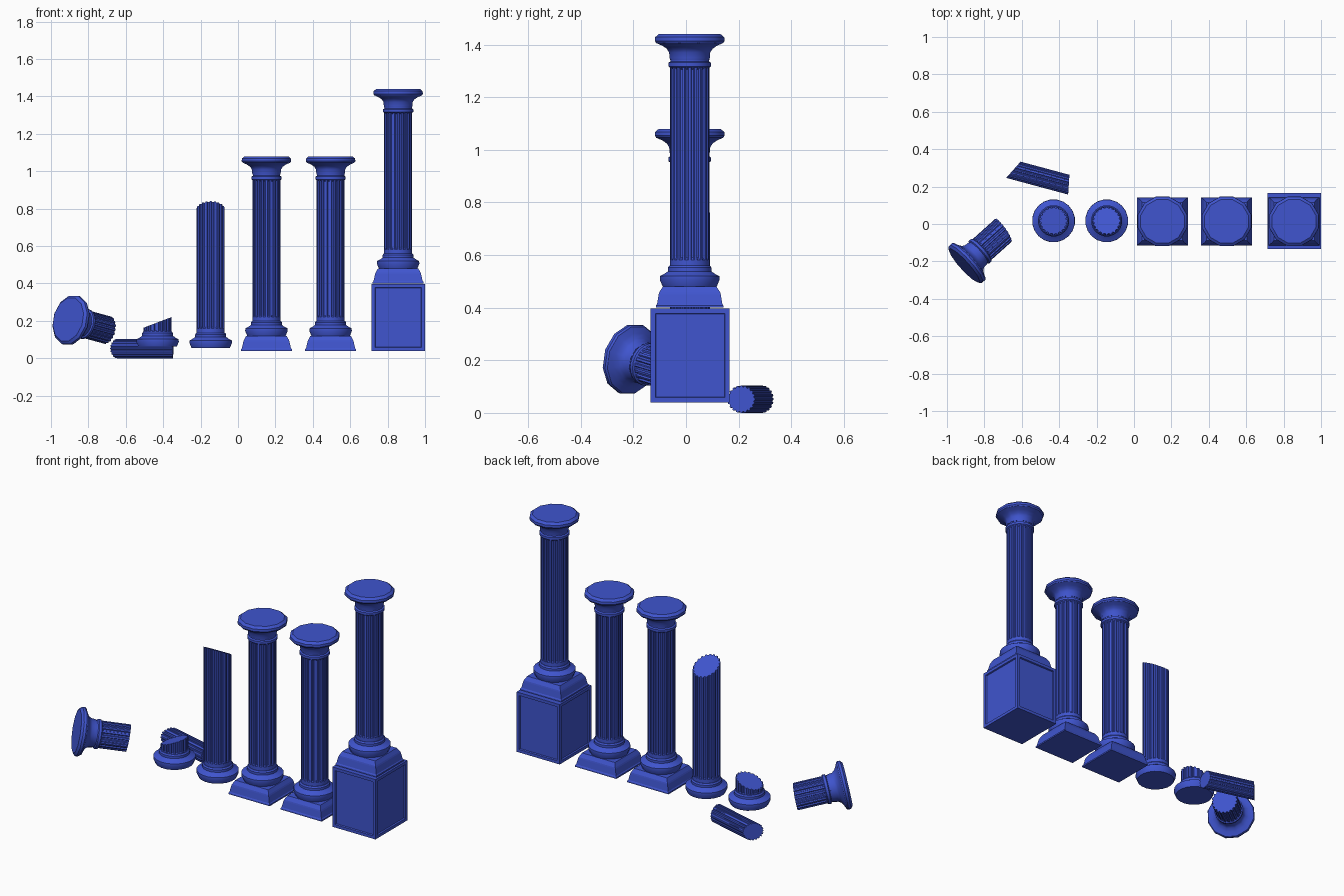
import bpy, bmesh, math
from mathutils import Matrix, Vector

if "Cube" in bpy.data.objects:
    bpy.data.objects.remove(bpy.data.objects["Cube"])

CY = 0.014          # shared depth position of the standing row
R = 0.075           # shaft radius
FLUTES = 20

blue = bpy.data.materials.new("blue_stone")
blue.diffuse_color = (0.05, 0.09, 0.62, 1)
blue.use_nodes = True
blue.node_tree.nodes["Principled BSDF"].inputs["Base Color"].default_value = blue.diffuse_color


def finish(name, bm, matrix, smooth=True):
    bmesh.ops.recalc_face_normals(bm, faces=bm.faces)
    mesh = bpy.data.meshes.new(name)
    bm.to_mesh(mesh)
    bm.free()
    ob = bpy.data.objects.new(name, mesh)
    bpy.context.collection.objects.link(ob)
    ob.matrix_world = matrix
    mesh.materials.append(blue)
    if smooth:
        bpy.ops.object.select_all(action='DESELECT')
        ob.select_set(True)
        bpy.context.view_layer.objects.active = ob
        bpy.ops.object.shade_smooth_by_angle(angle=math.radians(35))
    return ob


def loft(name, rings, matrix, smooth=True):
    """Skin a stack of equal-length point rings and close both ends."""
    bm = bmesh.new()
    rows = [[bm.verts.new(p) for p in ring] for ring in rings]
    n = len(rows[0])
    for a, b in zip(rows, rows[1:]):
        for i in range(n):
            j = (i + 1) % n
            bm.faces.new((a[i], a[j], b[j], b[i]))
    bm.faces.new(rows[0][::-1])
    bm.faces.new(rows[-1])
    return finish(name, bm, matrix, smooth)


def lathe(name, profile, sides, matrix):
    rings = [[(r * math.cos(a), r * math.sin(a), z)
              for a in (2 * math.pi * (i + 0.5) / sides for i in range(sides))]
             for r, z in profile]
    return loft(name, rings, matrix)


def shaft_ring(z, r, fluted, kx=0, ky=0):
    """Cross-section of the shaft; kx, ky tilt it for broken ends."""
    pts = []
    for i in range(FLUTES):
        for f, d in ((0, 1), (0.38, 1), (0.52, 0.91), (0.86, 0.91)):
            a = 2 * math.pi * (i + f - 0.19) / FLUTES
            q = r * (d if fluted else 1)
            x, y = q * math.cos(a), q * math.sin(a)
            pts.append((x, y, z + kx * x + ky * y))
    return pts


def shaft(name, z0, z1, matrix, r=R, low=None, high=None):
    """Fluted shaft; low/high are slopes of broken ends, None = plain end."""
    rings = []
    if low is None:
        rings += [shaft_ring(z0, r, False), shaft_ring(z0 + 0.022, r, False),
                  shaft_ring(z0 + 0.03, r, True)]
    else:
        rings.append(shaft_ring(z0, r, True, *low))
    if high is None:
        rings += [shaft_ring(z1 - 0.014, r, True), shaft_ring(z1 - 0.008, r, False),
                  shaft_ring(z1, r, False)]
    else:
        rings.append(shaft_ring(z1, r, True, *high))
    return loft(name, rings, matrix)


def base(name, matrix):
    # round base moulding, 0.08 tall
    lathe(name, [(0.104, 0), (0.115, 0.026), (0.114, 0.04), (0.098, 0.048),
                 (0.084, 0.058), (0.084, 0.072), (0.078, 0.08)], 20, matrix)


def capital(name, matrix):
    # collar, then flaring head; top face at local z = 0
    lathe(name + "_collar", [(0.075, -0.128), (0.082, -0.123), (0.082, -0.109),
                             (0.074, -0.104), (0.074, -0.09)], 20, matrix)
    lathe(name, [(0.077, -0.098), (0.079, -0.09), (0.081, -0.07), (0.09, -0.056),
                 (0.108, -0.044), (0.132, -0.034), (0.137, -0.026),
                 (0.136, -0.012), (0.121, 0)], 12, matrix)


def plinth(name, matrix):
    steps = [(0.136, 0.128, 0), (0.136, 0.128, 0.008), (0.131, 0.124, 0.014),
             (0.123, 0.118, 0.05), (0.12, 0.116, 0.058), (0.108, 0.102, 0.08)]
    loft(name, [[(-x, -y, z), (x, -y, z), (x, y, z), (-x, y, z)]
                for x, y, z in steps], matrix, False)


def column(name, x, z):
    # whole column, 1.04 tall
    def at(h):
        return Matrix.Translation((x, CY, z + h))
    plinth(name + "_plinth", at(0))
    base(name + "_base", at(0.08))
    shaft(name + "_shaft", 0.16, 0.92, at(0))
    capital(name + "_capital", at(1.04))


# three intact columns, the last raised on a pedestal
column("inner_column", 0.152, 0.04)
column("middle_column", 0.495, 0.04)
column("pedestal_column", 0.856, 0.40)

# pedestal block with recessed side panels
bm = bmesh.new()
bmesh.ops.create_cube(bm, size=1, matrix=Matrix.Diagonal((0.284, 0.30, 0.356, 1)))
sides = [f for f in bm.faces if abs(f.normal.z) < 0.5]
bmesh.ops.inset_individual(bm, faces=sides, thickness=0.025)
bmesh.ops.inset_individual(bm, faces=sides, thickness=0.004, depth=-0.008)
finish("pedestal", bm, Matrix.Translation((0.857, 0.016, 0.218)), False)

# tall broken column, break sloping down to the back
M = Matrix.Translation((-0.146, CY + 0.003, 0.056))
base("broken_column_base", M)
shaft("broken_column_shaft", 0.08, 0.744, M, high=(0, -0.53))

# short broken stump, break rising to the right
M = Matrix.Translation((-0.43, CY + 0.003, 0.062))
base("stump_base", M)
loft("stump_shaft", [shaft_ring(0.07, R, False), shaft_ring(0.082, R, False),
                     shaft_ring(0.086, R, True),
                     shaft_ring(0.13, R, True, 0.38, 0)], M)


def frame(z_axis, origin):
    z = Vector(z_axis).normalized()
    x = Vector((0, 0, 1)).cross(z).normalized()
    y = z.cross(x)
    return Matrix.Translation(origin) @ Matrix((x, y, z)).transposed().to_4x4()


# thin shaft fragment lying on the ground
shaft("fallen_shaft", 0, 0.307, frame((0.966, -0.26, 0), (-0.645, 0.29, 0.052)),
      r=0.052, low=(0.5, 0), high=(-0.2, 0))

# fallen capital with a piece of shaft
M = frame((-0.735, -0.66, 0.2), (-0.908, -0.222, 0.208))
capital("fallen_capital", M)
shaft("fallen_capital_shaft", -0.288, -0.12, M, low=(0.12, 0))
